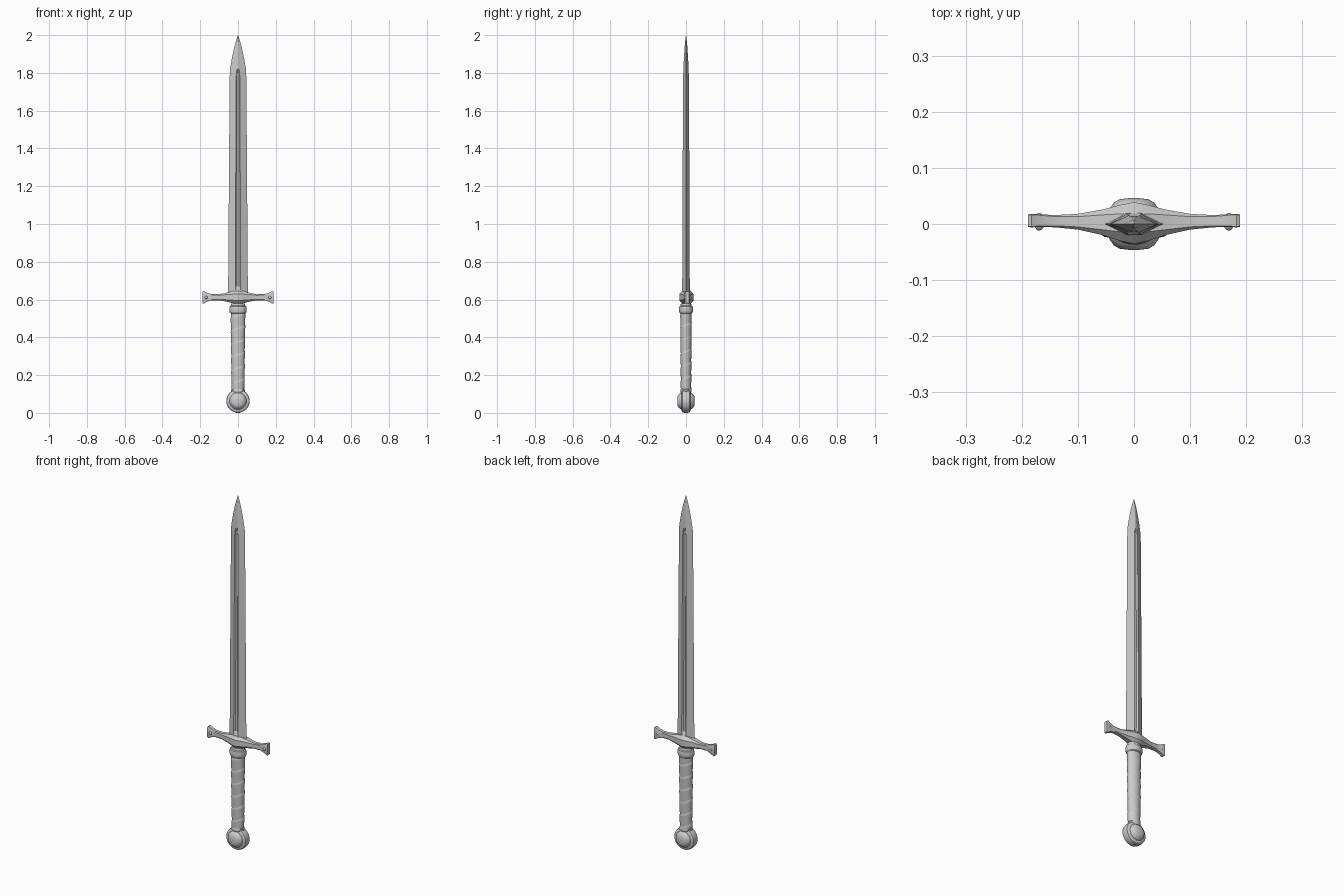
import bpy, bmesh, math
from mathutils import Matrix

if "Cube" in bpy.data.objects:
    bpy.data.objects.remove(bpy.data.objects["Cube"])


def finish(bm, name, angle=35):
    bmesh.ops.recalc_face_normals(bm, faces=bm.faces[:])
    mesh = bpy.data.meshes.new(name)
    bm.to_mesh(mesh)
    bm.free()
    obj = bpy.data.objects.new(name, mesh)
    bpy.context.collection.objects.link(obj)
    bpy.ops.object.select_all(action='DESELECT')
    obj.select_set(True)
    bpy.context.view_layer.objects.active = obj
    bpy.ops.object.shade_smooth_by_angle(angle=math.radians(angle))
    return obj


def loft(name, rings, angle=35):
    """Skin a list of equal-length point rings and cap both ends."""
    bm = bmesh.new()
    rows = [[bm.verts.new(p) for p in ring] for ring in rings]
    n = len(rows[0])
    for a, b in zip(rows, rows[1:]):
        for i in range(n):
            j = (i + 1) % n
            bm.faces.new((a[i], a[j], b[j], b[i]))
    bm.faces.new(rows[0])
    bm.faces.new(rows[-1])
    return finish(bm, name, angle)


def oval(rx, ry, z, n=32):
    return [(rx * math.cos(2 * math.pi * i / n), ry * math.sin(2 * math.pi * i / n), z)
            for i in range(n)]


# Blade: diamond section with a fuller that runs out before the tip
def blade_ring(z, w, t, f, d):
    half = [(w, 0), (f, t), (f * 0.5, t - d), (-f * 0.5, t - d), (-f, t)]
    return [(x, y, z) for x, y in half] + [(-x, -y, z) for x, y in half]


loft("blade", [blade_ring(*s) for s in [
    (0.60, 0.053, 0.020, 0.013, 0.0),
    (0.65, 0.053, 0.020, 0.013, 0.0),
    (0.67, 0.052, 0.020, 0.013, 0.008),
    (1.25, 0.048, 0.018, 0.012, 0.007),
    (1.78, 0.044, 0.015, 0.010, 0.006),
    (1.82, 0.042, 0.014, 0.006, 0.0),
    (1.88, 0.032, 0.011, 0.003, 0.0),
    (1.94, 0.019, 0.007, 0.002, 0.0),
    (1.98, 0.007, 0.003, 0.001, 0.0),
    (2.00, 0.0006, 0.0005, 0.0003, 0.0)]], 12)

# Crossguard: x, half depth, bottom, top, depth offset, chamfer share
guard_half = [
    (0.000, 0.037, 0.572, 0.652, 0.002, 0.55),
    (0.025, 0.032, 0.580, 0.645, 0.002, 0.50),
    (0.055, 0.023, 0.588, 0.637, 0.003, 0.42),
    (0.100, 0.014, 0.596, 0.628, 0.004, 0.35),
    (0.140, 0.011, 0.596, 0.629, 0.005, 0.25),
    (0.165, 0.011, 0.588, 0.636, 0.006, 0.15),
    (0.183, 0.012, 0.578, 0.645, 0.006, 0.12),
    (0.189, 0.011, 0.581, 0.642, 0.006, 0.12)]


def guard_ring(x, hy, lo, hi, oy, c):
    mid, hz = (lo + hi) / 2, (hi - lo) / 2
    k = 1 - c
    pts = [(1, k), (k, 1), (-k, 1), (-1, k), (-1, -k), (-k, -1), (k, -1), (1, -k)]
    return [(x, oy + y * hy, mid + z * hz) for y, z in pts]


stations = [(-s[0],) + s[1:] for s in guard_half[:0:-1]] + guard_half
loft("crossguard", [guard_ring(*s) for s in stations], 30)

# Round studs near the guard ends
for side, label in ((-1, "left"), (1, "right")):
    bm = bmesh.new()
    bmesh.ops.create_uvsphere(bm, u_segments=16, v_segments=10, radius=1,
                              matrix=Matrix.Translation((side * 0.169, 0.004, 0.611))
                              @ Matrix.Diagonal((0.010, 0.016, 0.010, 1)))
    finish(bm, "guard_stud_" + label)

# Collar between guard and grip
loft("grip_collar", [oval(rx, ry, z) for rx, ry, z in [
    (0.036, 0.027, 0.580), (0.038, 0.029, 0.568), (0.044, 0.035, 0.564),
    (0.046, 0.037, 0.555), (0.046, 0.037, 0.540), (0.043, 0.035, 0.530),
    (0.038, 0.030, 0.526)]])

# Grip: tapered oval with a shallow spiral leather overlap
grip = []
steps, sides = 96, 36
for k in range(steps + 1):
    u = k / steps
    z = 0.115 + 0.42 * u
    ring = []
    for i in range(sides):
        a = 2 * math.pi * i / sides
        lap = 0.0025 * ((u * 6 - i / sides) % 1.0)
        ring.append(((0.0325 + 0.005 * u + lap) * math.cos(a),
                     (0.0265 + 0.002 * u + lap) * math.sin(a), z))
    grip.append(ring)
loft("grip", grip, 50)

# Small collar above the pommel
loft("pommel_collar", [oval(rx, ry, z) for rx, ry, z in [
    (0.030, 0.026, 0.105), (0.036, 0.030, 0.112),
    (0.036, 0.030, 0.122), (0.031, 0.026, 0.128)]])

# Wheel pommel: disc with a domed boss on each face, turned about y
profile = [(0.010, 0.046), (0.026, 0.044), (0.036, 0.038), (0.043, 0.028),
           (0.045, 0.024), (0.053, 0.023), (0.060, 0.018), (0.062, 0.010)]
profile += [(r, -y) for r, y in profile[::-1]]
loft("pommel", [[(r * math.cos(2 * math.pi * i / 40), y,
                  0.063 + r * math.sin(2 * math.pi * i / 40)) for i in range(40)]
                for r, y in profile])

# Tang button at the very bottom
loft("pommel_button", [oval(r, r, z, 16) for r, z in [
    (0.016, 0.012), (0.014, 0.003), (0.010, 0.0)]])
